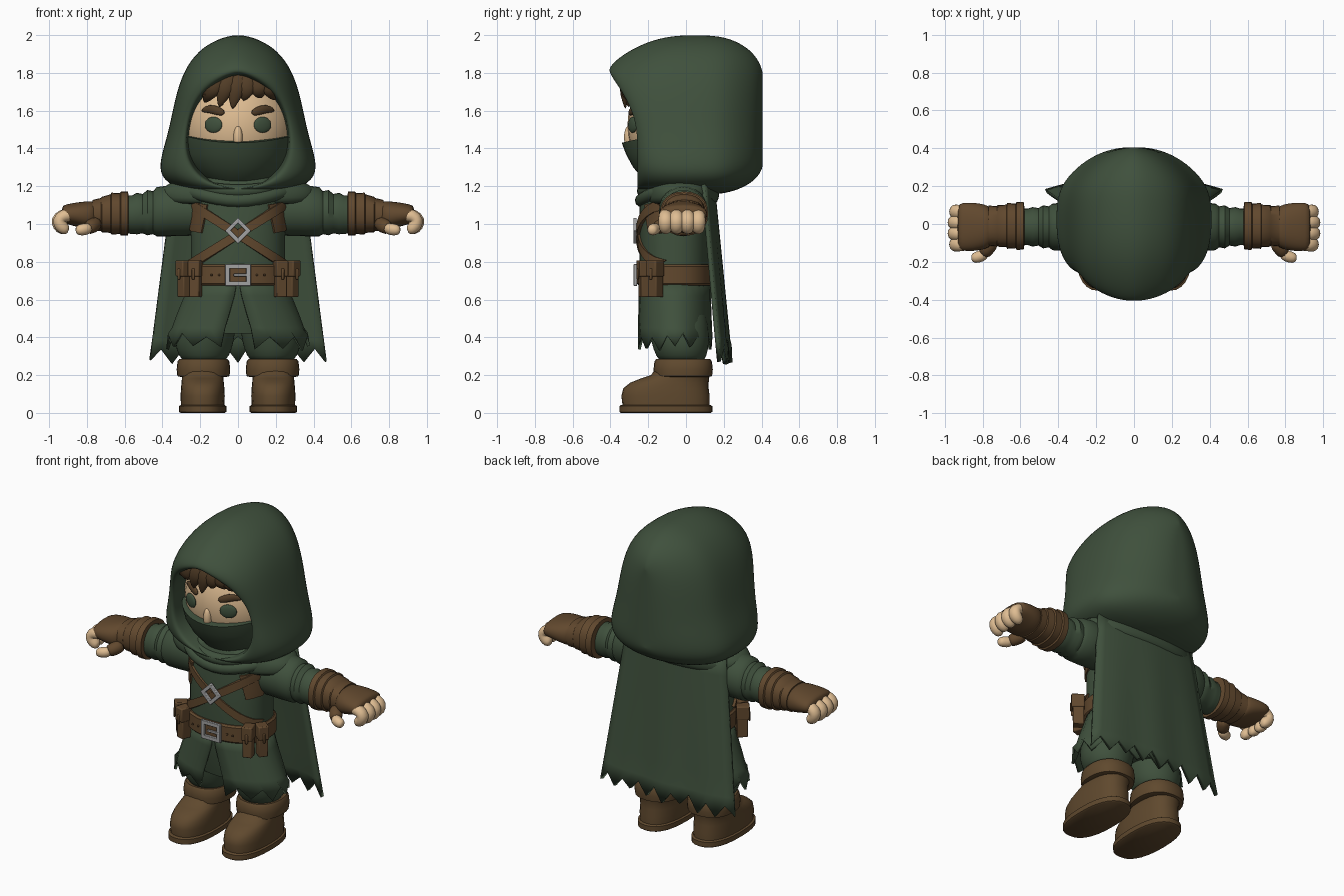
import bpy, bmesh, math, random
from mathutils import Vector, Matrix

random.seed(4)
cube = bpy.data.objects.get("Cube")
if cube:
    bpy.data.objects.remove(cube, do_unlink=True)


def material(name, rgb):
    m = bpy.data.materials.new(name)
    m.use_nodes = True
    m.diffuse_color = (*rgb, 1)
    bsdf = next(n for n in m.node_tree.nodes if n.type == 'BSDF_PRINCIPLED')
    bsdf.inputs["Base Color"].default_value = (*rgb, 1)
    return m


GREEN = material("forest_cloth", (.05, .081, .046))
LEATHER = material("leather", (.12, .065, .027))
BOOT = material("boot_leather", (.115, .066, .027))
SKIN = material("skin", (.74, .51, .29))
HAIR = material("brown_hair", (.085, .047, .02))
METAL = material("steel", (.36, .36, .36))


def finish(name, bm, mat, sub=0, thick=0, bevel=0):
    bmesh.ops.recalc_face_normals(bm, faces=bm.faces)
    me = bpy.data.meshes.new(name)
    bm.to_mesh(me)
    bm.free()
    me.materials.append(mat)
    ob = bpy.data.objects.new(name, me)
    bpy.context.scene.collection.objects.link(ob)
    if thick:
        ob.modifiers.new("Thickness", 'SOLIDIFY').thickness = thick
    if bevel:
        b = ob.modifiers.new("Bevel", 'BEVEL')
        b.width, b.segments = bevel, 2
    if sub:
        s = ob.modifiers.new("Smooth", 'SUBSURF')
        s.levels = s.render_levels = sub
        me.shade_smooth()
    else:
        for o in bpy.context.selected_objects:
            o.select_set(False)
        ob.select_set(True)
        bpy.context.view_layer.objects.active = ob
        bpy.ops.object.shade_smooth_by_angle(angle=math.radians(40))
    return ob


def skin(name, rings, mat, loop=True, cap=True, path_loop=False, **kw):
    """Join rows of points with quads."""
    bm = bmesh.new()
    rows = [[bm.verts.new(p) for p in r] for r in rings]
    n = len(rows[0])
    pairs = list(zip(rows, rows[1:])) + ([(rows[-1], rows[0])] if path_loop else [])
    for a, b in pairs:
        for i in range(n if loop else n - 1):
            j = (i + 1) % n
            bm.faces.new((a[i], a[j], b[j], b[i]))
    if cap and loop and not path_loop:
        bm.faces.new(rows[0])
        bm.faces.new(rows[-1])
    bmesh.ops.remove_doubles(bm, verts=bm.verts, dist=.00001)
    return finish(name, bm, mat, **kw)


def oval(t, p):
    f = lambda v: math.copysign(abs(v) ** (2 / p), v)
    return f(math.cos(t)), f(math.sin(t))


def loft(name, sections, mat, axis='z', n=24, p=2.3, **kw):
    """Sections are (position, centre a, centre b, radius a, radius b)."""
    rings = []
    for pos, ca, cb, ra, rb in sections:
        pts = [oval(math.tau * i / n, p) for i in range(n)]
        pts = [(ca + ra * u, cb + rb * v) for u, v in pts]
        rings.append([(a, b, pos) if axis == 'z' else (pos, a, b) for a, b in pts])
    return skin(name, rings, mat, **kw)


def tube(name, pts, radii, mat, up=(0, 1, 0), flat=1, n=10, closed=False, **kw):
    pts = [Vector(p) for p in pts]
    rings, last = [], len(pts) - 1
    for k, (c, r) in enumerate(zip(pts, radii)):
        a = pts[k - 1] if k or closed else c
        b = pts[(k + 1) % len(pts)] if k < last or closed else c
        s = (b - a).cross(Vector(up)).normalized()
        w = s.cross(b - a).normalized()
        rings.append([c + s * r * math.cos(math.tau * i / n) + w * r * flat * math.sin(math.tau * i / n)
                      for i in range(n)])
    return skin(name, rings, mat, path_loop=closed, **kw)


def boxes(name, parts, mat, loc, rot=(0, 0, 0), bevel=.01):
    bm = bmesh.new()
    for c, size in parts:
        bmesh.ops.create_cube(bm, size=1, matrix=Matrix.Translation(c) @ Matrix.Diagonal((*size, 1)))
    ob = finish(name, bm, mat, bevel=bevel)
    ob.location, ob.rotation_euler = loc, rot
    return ob


def ellipsoid(name, loc, radii, mat, rot=0, keep=None):
    bm = bmesh.new()
    bmesh.ops.create_uvsphere(bm, u_segments=32, v_segments=20, radius=1)
    bmesh.ops.transform(bm, matrix=Matrix.Diagonal((*radii, 1)), verts=bm.verts)
    if keep:
        bmesh.ops.delete(bm, geom=[v for v in bm.verts if not keep(v.co)], context='VERTS')
    ob = finish(name, bm, mat)
    ob.location, ob.rotation_euler.z = loc, rot
    return ob


# Hood: opening outline blended out to the full outline, then drawn in to a seam at the back
full = [(0, 2.01), (.11, 1.98), (.21, 1.92), (.29, 1.81), (.335, 1.66), (.365, 1.5),
        (.405, 1.37), (.42, 1.27), (.36, 1.2), (.2, 1.16), (0, 1.15)]
opening = [(0, 1.81), (.08, 1.775), (.16, 1.725), (.225, 1.65), (.26, 1.55), (.275, 1.45),
           (.27, 1.37), (.245, 1.3), (.19, 1.24), (.1, 1.2), (0, 1.19)]
mirror = lambda half: half + [(-x, z) for x, z in half[-2:0:-1]]
full, opening = mirror(full), mirror(opening)
rings = []
for blend, top, low in [(-.12, -.2, -.12), (-.03, -.38, -.23), (0, -.41, -.25), (.12, -.41, -.26),
                        (.35, -.37, -.25), (.62, -.29, -.22), (.87, -.18, -.15), (1, -.05, -.05), (1, .1, .1)]:
    ring = []
    for (ox, oz), (fx, fz) in zip(opening, full):
        x, z = ox + (fx - ox) * blend, oz + (fz - oz) * blend
        w = min(1, max(0, (z - 1.5) / .3)) ** 1.5
        ring.append((x, low + (top - low) * w, z))
    rings.append(ring)
for sx, sz, y in [(.94, .98, .205), (.74, .9, .3), (.48, .77, .372), (.2, .62, .405), (0, .55, .405)]:
    rings.append([(x * sx, y, 1.52 + (z - 1.52) * sz) for x, z in full])
skin("hood", rings, GREEN, cap=False, sub=2)

# Head, mask, hair and face
HEAD, HR = Vector((0, -.02, 1.52)), (.295, .29, .32)


def face_y(x, z):
    return HEAD.y - HR[1] * math.sqrt(max(0, 1 - (x / HR[0]) ** 2 - ((z - HEAD.z) / HR[2]) ** 2))


ellipsoid("head", HEAD, HR, SKIN)
ellipsoid("hair_cap", HEAD, (.305, .305, .33), HAIR, keep=lambda c: c.z > .15 + .2 * max(0, c.y))
ellipsoid("nose", (0, -.302, 1.46), (.024, .026, .06), SKIN)
mask = loft("face_mask", [(1.19, 0, -.03, .1, .12), (1.23, 0, -.03, .18, .19), (1.3, 0, -.03, .245, .25),
                          (1.37, 0, -.03, .285, .288), (1.43, 0, -.03, .3, .31), (1.435, 0, -.03, .285, .285)],
            GREEN, p=2, n=40)
for v in mask.data.vertices:
    if v.co.z > 1.4:
        v.co.z += .035 * (v.co.x / .28) ** 2
for x0, x1, z1 in [(-.02, -.18, 1.64), (.02, -.1, 1.615), (.05, -.03, 1.605),
                   (.08, .03, 1.65), (.08, .12, 1.665), (.1, .2, 1.655), (-.06, -.2, 1.68)]:
    mid = (x0 + x1) / 2 + (x1 - x0) * .15
    tube("fringe_lock", [(x0, -.27, 1.83), (mid, -.325, 1.75), ((mid + x1) / 2, -.328, 1.69),
                         (x1, face_y(x1, z1) - .022, z1)], [.045, .056, .046, .005], HAIR, flat=.55, sub=1)
for s, side in [(1, "left"), (-1, "right")]:
    ellipsoid(side + "_eye", (s * .13, face_y(.13, 1.525) - .002, 1.525), (.05, .014, .042), GREEN, rot=s * .42)
    tube(side + "_brow", [(s * x, face_y(x, z) - .006, z) for x, z in [(.07, 1.585), (.11, 1.6), (.15, 1.612), (.195, 1.6)]],
         [.015, .026, .025, .01], HAIR, flat=.6, sub=1)

# Torso and shoulders
CY, RX, RY = -.06, .25, .185
loft("tunic", [(.42, 0, CY, .2, .14), (.55, 0, CY, .25, .17), (.7, 0, CY, RX, RY), (.9, 0, CY, RX, RY),
               (1.1, 0, CY, RX, RY), (1.2, 0, CY, .24, .17), (1.27, 0, CY, .15, .13)], GREEN, n=40)
loft("shoulder_mantle", [(1.1, 0, -.025, .35, .17), (1.115, 0, -.025, .41, .195), (1.165, 0, -.02, .425, .2),
                         (1.215, 0, -.02, .385, .195), (1.26, 0, -.03, .23, .17)], GREEN, n=32, p=2.1, sub=1)
for k, (rx, ry, z0, dip) in enumerate([(.25, .175, 1.2, .025), (.28, .185, 1.175, .05)]):
    ang = [math.tau * i / 32 for i in range(32)]
    tube("cowl_fold_%d" % k, [(rx * math.cos(a), -.05 + ry * math.sin(a), z0 - dip * max(0, -math.sin(a)) ** 3)
                              for a in ang], [.036] * 32, GREEN, up=(0, 0, 1), closed=True)


def strap(name, a, b, width, lift):
    """Ribbon that follows the front of the tunic."""
    a, b = Vector(a), Vector(b)
    side = Vector((a.y - b.y, b.x - a.x)).normalized() * width / 2
    rings = []
    for i in range(17):
        ring = []
        for k, d in [(-1, lift), (-.33, lift), (.33, lift), (1, lift), (1, -.02), (-1, -.02)]:
            q = a.lerp(b, i / 16) + side * k
            u = max(-.985, min(.985, q.x / RX))
            ring.append((u * (RX + d), CY - (RY + d) * (1 - abs(u) ** 2.3) ** (1 / 2.3), q.y))
        rings.append(ring)
    skin(name, rings, LEATHER)


# Harness, belt and buckles
for s, side in [(1, "left"), (-1, "right")]:
    strap(side + "_chest_strap", (s * .235, 1.1), (s * -.235, .79), .045, .015 + s * .003)
    strap(side + "_chest_patch", (s * .2, 1.11), (s * .23, .96), .085, .01)
loft("belt", [(z, 0, CY, RX + d, RY + d) for z, d in [(.675, .006), (.685, .016), (.775, .016), (.785, .006)]],
     LEATHER, n=40)


def frame(name, w, h, t, loc, rot=0, extra=()):
    bars = [((s * (w - t) / 2, 0, 0), (t, .018, h)) for s in (1, -1)]
    bars += [((0, 0, s * (h - t) / 2), (w, .018, t)) for s in (1, -1)]
    boxes(name, bars + list(extra), METAL, loc, (0, rot, 0), .003)


frame("belt_buckle", .135, .115, .024, (0, -.268, .73), extra=[((.02, -.004, 0), (.085, .014, .014))])
frame("chest_buckle", .098, .098, .022, (0, -.27, .965), math.pi / 4)
for x in (-.1, -.14, .1, .14):
    ellipsoid("belt_eyelet", (x, CY - RY - .008, .73), (.006, .006, .006), HAIR)

# Split skirt with a torn hem
teeth = 26
jag = [(i % 2) * .07 + random.uniform(-.015, .015) for i in range(teeth + 1)]
rows = []
for z, rx, ry, gap, hem in [(.7, .255, .19, .02, 0), (.62, .285, .192, .07, 0), (.52, .325, .195, .15, 0),
                            (.45, .35, .198, .2, 0), (.345, .38, .2, .24, 1)]:
    ang = [-math.pi / 2 + gap + (math.tau - 2 * gap) * i / teeth for i in range(teeth + 1)]
    rows.append([(rx * math.cos(a), CY + ry * math.sin(a), z + hem * jag[i]) for i, a in enumerate(ang)])
skin("skirt", rows, GREEN, loop=False, thick=.015)

# Cape with a torn hem
cols, steps, rows = 16, 8, []
jag = [(i % 2) * .065 + random.uniform(-.015, .025) for i in range(cols + 1)]
for r in range(steps + 1):
    v, row = r / steps, []
    for i in range(cols + 1):
        u = 2 * i / cols - 1
        z = 1.23 - .96 * v + (jag[i] if r == steps else 0)
        row.append((u * (.345 + .125 * v), .15 + .09 * v - .05 * u * u + .006 * v * math.cos(u * 9), z))
    rows.append(row)
skin("cape", rows, GREEN, loop=False, thick=.022)

# Paired limbs
for s, side in [(1, "left"), (-1, "right")]:
    # Arm
    loft(side + "_sleeve", [(s * x, -.015, z, r * .95, r) for x, z, r in [
        (.18, 1.07, .13), (.36, 1.07, .135), (.43, 1.065, .13), (.45, 1.06, .114), (.48, 1.06, .12),
        (.505, 1.055, .104), (.535, 1.055, .11), (.56, 1.05, .102), (.62, 1.05, .1)]], GREEN, 'x', p=2)
    loft(side + "_bracer", [(s * x, -.01, z, ry, rz) for x, z, ry, rz in [
        (.58, 1.055, .105, .1), (.583, 1.055, .125, .117), (.62, 1.055, .127, .117), (.625, 1.055, .118, .108),
        (.67, 1.055, .121, .111), (.675, 1.055, .112, .102), (.72, 1.05, .11, .094), (.725, 1.05, .104, .088),
        (.77, 1.045, .108, .082)]], LEATHER, 'x')
    loft(side + "_glove", [(s * x, -.015, z, ry, rz) for x, z, ry, rz in [
        (.74, 1.045, .1, .08), (.79, 1.045, .12, .076), (.85, 1.05, .13, .066), (.91, 1.052, .128, .052),
        (.935, 1.052, .118, .044)]], LEATHER, 'x', sub=1)
    for k, y in enumerate((-.108, -.05, .008, .065)):
        e = .008 if k in (1, 2) else 0
        tube("%s_finger_%d" % (side, k + 1), [(s * (x + e), y, z) for x, z in [
            (.87, 1.05), (.925, 1.045), (.95, 1.022), (.94, .99), (.915, .97), (.895, .968)]],
             [.036, .039, .04, .04, .034, .02], SKIN, sub=1)
    tube(side + "_thumb_wrap", [(s * .74, -.08, 1.01), (s * .78, -.14, .985), (s * .8, -.16, .975)],
         [.045, .04, .036], LEATHER, sub=1)
    tube(side + "_thumb", [(s * .78, -.15, .98), (s * .81, -.172, .972), (s * .845, -.18, .967), (s * .86, -.18, .965)],
         [.03, .034, .031, .016], SKIN, sub=1)
    # Belt pouches
    for k, (x, y, turn) in enumerate([(.225, -.215, .3), (.28, -.16, .9)]):
        boxes("%s_pouch_%d" % (side, k + 1),
              [((0, 0, -.02), (.056, .064, .165)), ((0, -.004, .05), (.064, .076, .085)),
               ((0, -.042, .02), (.016, .012, .06))], LEATHER, (s * x, y, .715), (0, 0, s * turn), .012)
    # Leg and boot
    c = s * .18
    loft(side + "_trouser", [(.26, c, -.02, .1, .11), (.3, c, -.025, .135, .135), (.37, c, -.03, .158, .155),
                             (.46, s * .165, -.04, .155, .16), (.58, s * .14, -.05, .13, .15)], GREEN, p=2, sub=1)
    loft(side + "_boot", [(z, s * .187, (a + b) / 2, rx, (b - a) / 2) for z, a, b, rx in [
        (.03, -.335, .125, .115), (.09, -.342, .125, .117), (.13, -.332, .12, .115), (.16, -.295, .12, .112),
        (.182, -.24, .122, .11), (.2, -.185, .125, .11), (.25, -.15, .13, .115)]], BOOT, n=28, p=2.4)
    loft(side + "_boot_sole", [(z, s * .187, -.107, .125 - d, .246 - d) for z, d in [
        (0, .008), (.006, 0), (.036, 0), (.042, .01)]], BOOT, n=28, p=2.4)
    loft(side + "_boot_cuff", [(z, s * .183, -.015, r, r + .015) for z, r in [
        (.19, .12), (.195, .138), (.23, .142), (.272, .137), (.285, .128), (.282, .1)]], BOOT, n=28, p=2.3)
